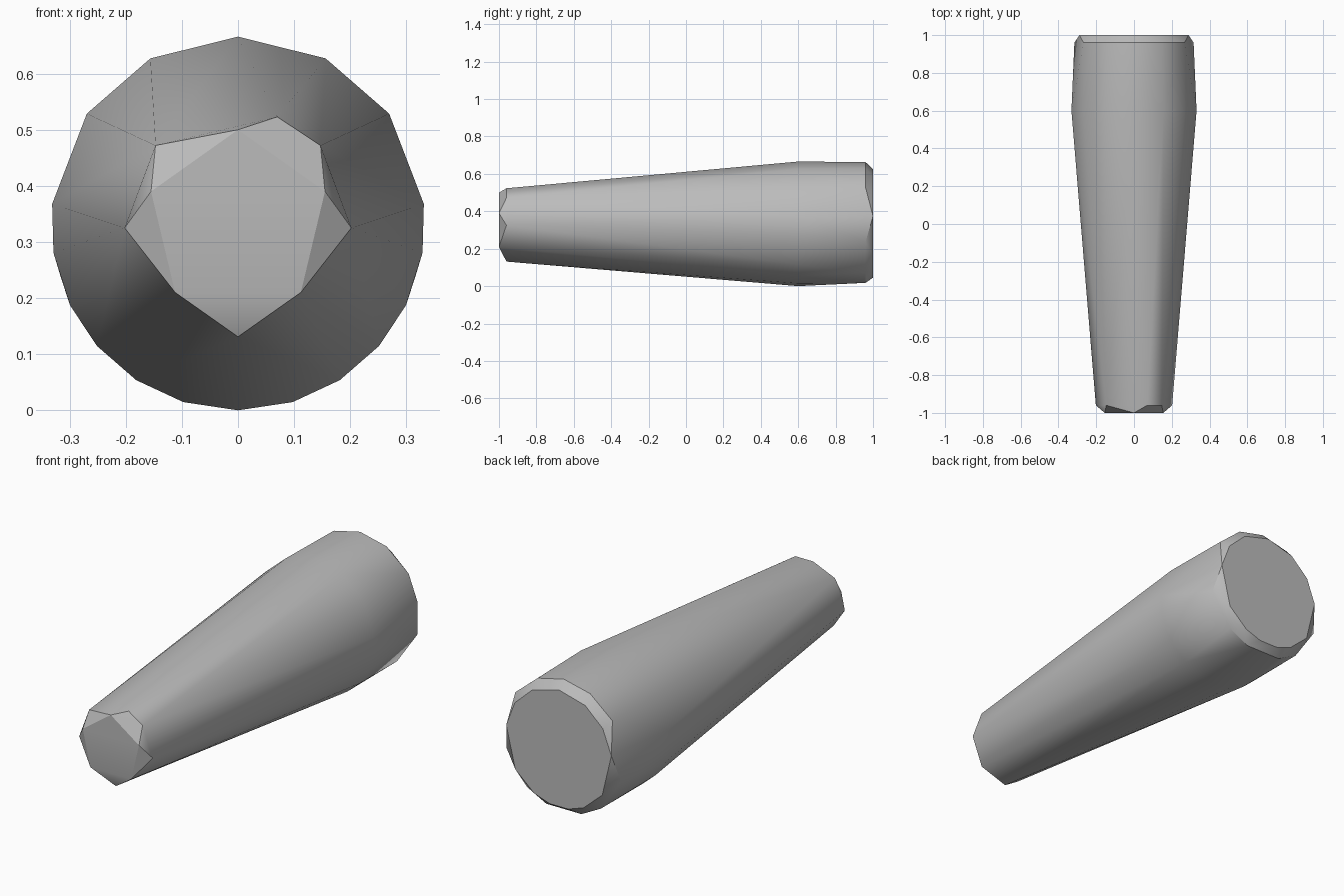
import bpy, bmesh
from math import radians, sin, cos

cube = bpy.data.objects.get("Cube")
if cube:
    bpy.data.objects.remove(cube)

CENTRE = 0.333


def ring(y, radius, angles):
    """Left-right symmetric ring of points about the long axis."""
    pts = set()
    for a in angles:
        x, z = radius * cos(radians(a)), CENTRE + radius * sin(radians(a))
        pts.update({(round(x, 4), y, round(z, 4)), (round(-x, 4), y, round(z, 4))})
    return sorted(pts)


def pairs(y, points):
    return [(s * x, y, z) for x, z in points for s in ((1, -1) if x else (1,))]


# Narrow front end: chamfer corners, one lopsided top corner, then the flat cap
points = pairs(-0.96, [(0.147, 0.472), (0.202, 0.325), (0, 0.131)])
points.append((0.07, -0.96, 0.523))
points += pairs(-1.0, [(0, 0.5), (0.155, 0.39), (0.112, 0.21)])

# Widest ring, rear shoulder and rear cap
points += ring(0.6, CENTRE, [90, 62, 36, 6, -9, -26, -41, -57, -73, -90])
points += ring(0.96, 0.33, [90, 64, 36, -17, -52, -73])
points += ring(1.0, 0.292, [90, 60, 34, 8, -35, -62, -80])

# Wrap the rings in a faceted skin
bm = bmesh.new()
for p in points:
    bm.verts.new(p)
hull = bmesh.ops.convex_hull(bm, input=bm.verts)
loose = [v for v in bm.verts if not v.link_faces]
bmesh.ops.delete(bm, geom=loose, context='VERTS')
bmesh.ops.dissolve_limit(bm, angle_limit=radians(0.5), verts=bm.verts, edges=bm.edges)
bmesh.ops.recalc_face_normals(bm, faces=bm.faces)
mesh = bpy.data.meshes.new("tapered_handle")
bm.to_mesh(mesh)
bm.free()

handle = bpy.data.objects.new("tapered_handle", mesh)
bpy.context.collection.objects.link(handle)

# Plain grey finish
grey = bpy.data.materials.new("plain_grey")
grey.use_nodes = True
grey.diffuse_color = (0.5, 0.5, 0.5, 1)
grey.node_tree.nodes["Principled BSDF"].inputs["Base Color"].default_value = (0.5, 0.5, 0.5, 1)
mesh.materials.append(grey)

# Smooth sides with crisp end chamfers
bpy.ops.object.select_all(action='DESELECT')
handle.select_set(True)
bpy.context.view_layer.objects.active = handle
bpy.ops.object.shade_smooth_by_angle(angle=radians(30))
